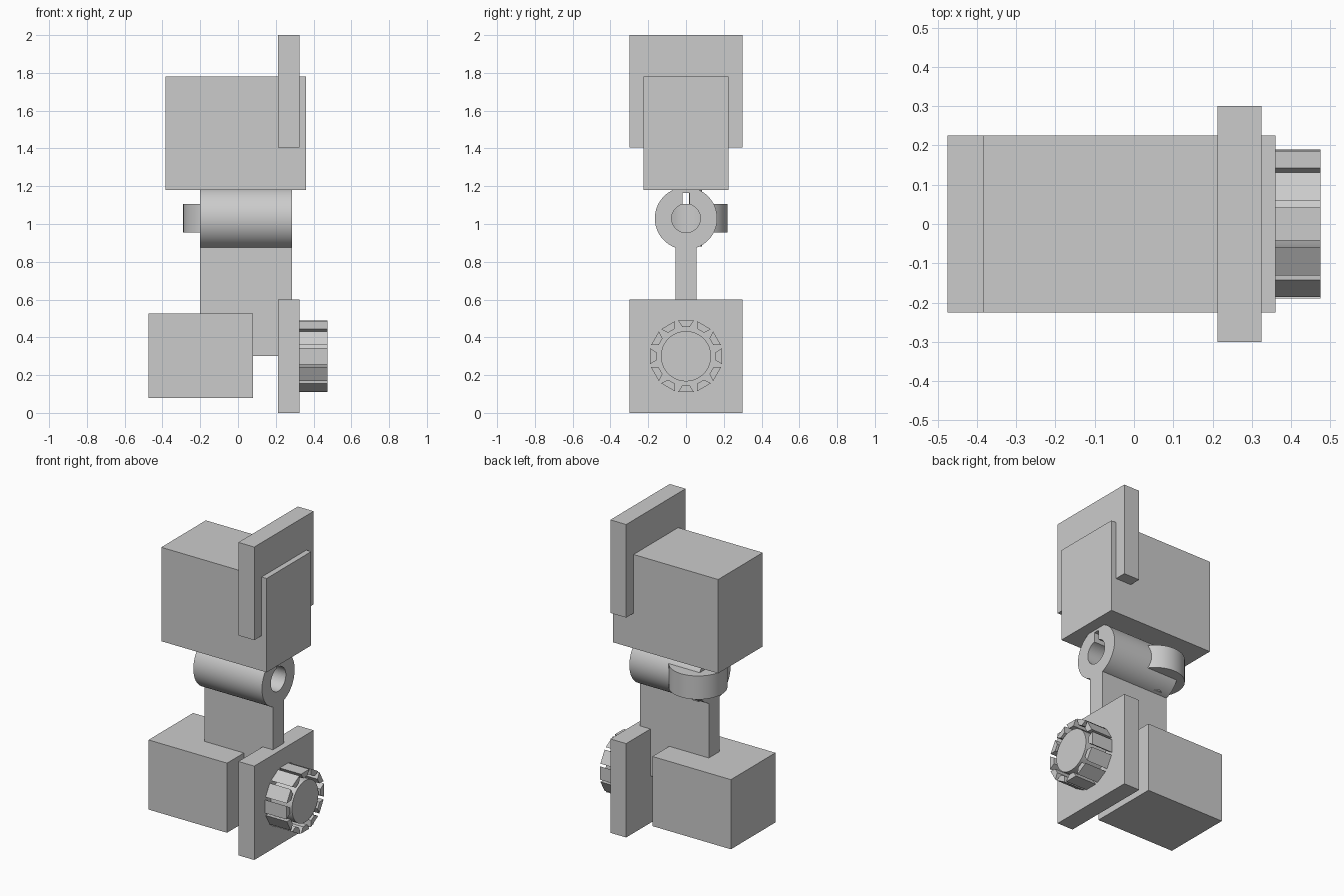
import bpy, bmesh, math
from mathutils import Matrix, Vector

if "Cube" in bpy.data.objects:
    bpy.data.objects.remove(bpy.data.objects["Cube"], do_unlink=True)

grey = bpy.data.materials.new("plain grey")
grey.use_nodes = True
COLOUR = (0.6, 0.6, 0.6, 1)
grey.diffuse_color = COLOUR
grey.node_tree.nodes["Principled BSDF"].inputs["Base Color"].default_value = COLOUR


def finish(name, bm):
    bmesh.ops.recalc_face_normals(bm, faces=bm.faces)
    mesh = bpy.data.meshes.new(name)
    bm.to_mesh(mesh)
    bm.free()
    mesh.materials.append(grey)
    obj = bpy.data.objects.new(name, mesh)
    bpy.context.collection.objects.link(obj)
    return obj


def box(name, x, y, z):
    """Box from (low, high) pairs on x and z and a half width on y."""
    bm = bmesh.new()
    centre = Vector((sum(x) / 2, 0, sum(z) / 2))
    size = Matrix.Diagonal((x[1] - x[0], 2 * y, z[1] - z[0], 1))
    bmesh.ops.create_cube(bm, size=1, matrix=Matrix.Translation(centre) @ size)
    return finish(name, bm)


def cylinder(name, centre, radius, length, axis="Z", sides=64):
    bm = bmesh.new()
    turn = Matrix.Rotation(math.pi / 2, 4, "Y") if axis == "X" else Matrix()
    bmesh.ops.create_cone(bm, cap_ends=True, segments=sides, radius1=radius,
                          radius2=radius, depth=length,
                          matrix=Matrix.Translation(centre) @ turn)
    return finish(name, bm)


def smooth(obj):
    bpy.ops.object.select_all(action="DESELECT")
    obj.select_set(True)
    bpy.context.view_layer.objects.active = obj
    bpy.ops.object.shade_smooth_by_angle(angle=math.radians(30))


def cut(obj, cutter):
    mod = obj.modifiers.new("cut", "BOOLEAN")
    mod.operation = "DIFFERENCE"
    mod.solver = "EXACT"
    mod.object = cutter
    cutter.hide_render = True
    cutter.hide_set(True)


# Blocks, plates and arm
box("upper_block", (-0.385, 0.36), 0.225, (1.18, 1.78))
box("upper_plate", (0.213, 0.325), 0.3, (1.405, 2))
box("lower_block", (-0.475, 0.08), 0.225, (0.08, 0.525))
box("lower_plate", (0.213, 0.325), 0.3, (0, 0.6))
box("arm", (-0.2, 0.285), 0.055, (0.3, 0.91))

# Hinge barrel with a bore and keyway
HINGE = Vector((0.0425, 0, 1.03))
barrel = cylinder("hinge_barrel", HINGE, 0.165, 0.485, "X", 96)
smooth(barrel)
cut(barrel, cylinder("bore_cutter", HINGE, 0.076, 0.8, "X"))
cut(barrel, box("keyway_cutter", (-0.4, 0.5), 0.018, (1.05, 1.165)))

# Thumb wheel lying across the barrel end, and its pin
smooth(cylinder("thumb_wheel", (-0.12, 0.05, 1.03), 0.17, 0.15))
smooth(cylinder("wheel_pin", (-0.12, 0.05, 1.03), 0.035, 0.3, sides=32))

# Knob core and its ring of wedge teeth
smooth(cylinder("knob_core", (0.395, 0, 0.3), 0.133, 0.16, "X"))
bm = bmesh.new()
TEETH = 12
for i in range(TEETH):
    turn = Matrix.Rotation(math.tau * i / TEETH, 4, "X")
    profile = [(-0.02, 0.155), (0.02, 0.155), (0.0425, 0.19), (-0.0425, 0.19)]
    verts = [bm.verts.new(turn @ Vector((0.32, y, z)) + Vector((0, 0, 0.3)))
             for y, z in profile]
    face = bm.faces.new(verts)
    new = bmesh.ops.extrude_face_region(bm, geom=[face])["geom"]
    bmesh.ops.translate(bm, vec=(0.155, 0, 0),
                        verts=[v for v in new if isinstance(v, bmesh.types.BMVert)])
    if not face.is_valid:
        continue
finish("knob_teeth", bm)
